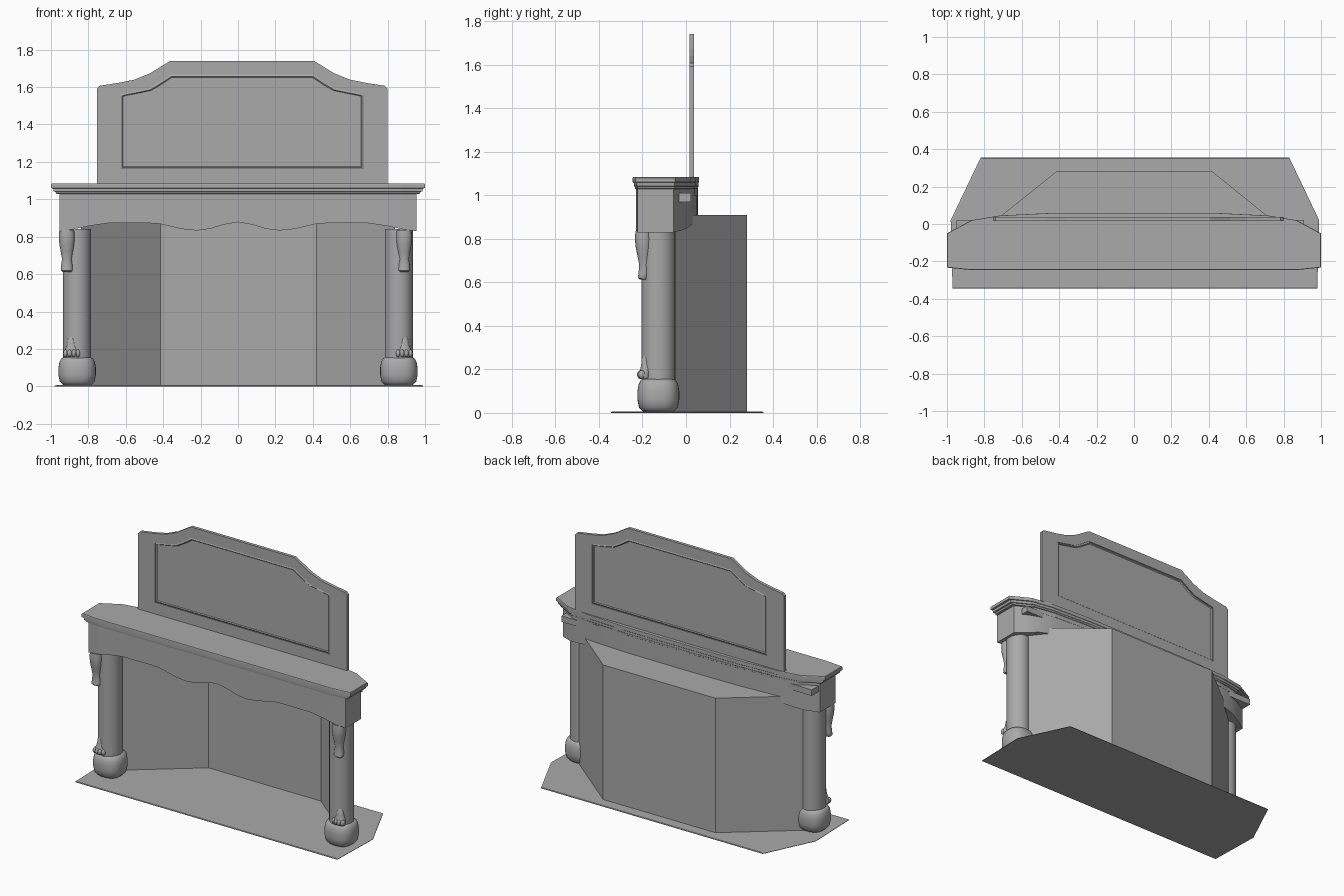
import bpy, bmesh, math

cube = bpy.data.objects.get("Cube")
if cube:
    bpy.data.objects.remove(cube, do_unlink=True)

stone = bpy.data.materials.new("grey stone")
stone.use_nodes = True
GREY = (0.4, 0.4, 0.4, 1)
stone.diffuse_color = GREY
stone.node_tree.nodes["Principled BSDF"].inputs["Base Color"].default_value = GREY


def make(name, verts, faces, smooth=False, fix=True):
    mesh = bpy.data.meshes.new(name)
    mesh.from_pydata(verts, [], faces)
    bm = bmesh.new()
    bm.from_mesh(mesh)
    if fix:
        bmesh.ops.recalc_face_normals(bm, faces=bm.faces)
    bm.to_mesh(mesh)
    bm.free()
    mesh.materials.append(stone)
    obj = bpy.data.objects.new(name, mesh)
    bpy.context.collection.objects.link(obj)
    if smooth:
        bpy.ops.object.select_all(action='DESELECT')
        obj.select_set(True)
        bpy.context.view_layer.objects.active = obj
        bpy.ops.object.shade_smooth_by_angle(angle=math.radians(40))
    return obj


def loft(name, rings, smooth=False):
    """Bridge closed rings of equal length and cap both ends."""
    n = len(rings[0])
    verts = [p for ring in rings for p in ring]
    faces = [(k * n + i, k * n + (i + 1) % n, (k + 1) * n + (i + 1) % n, (k + 1) * n + i)
             for k in range(len(rings) - 1) for i in range(n)]
    faces += [tuple(range(n)), tuple(range(len(verts) - n, len(verts)))]
    return make(name, verts, faces, smooth)


def mirrored(half):
    """Complete a half outline running from one side towards the middle."""
    return half + [(-x, y) for x, y in reversed(half)]


def interp(points, x):
    for (xa, a), (xb, b) in zip(points, points[1:]):
        if xa <= x <= xb:
            return a + (b - a) * (x - xa) / (xb - xa)
    return points[-1][1]


def oval(cx, cy, z, rx, ry, power=2.0, n=32):
    def bend(v):
        return math.copysign(abs(v) ** (2 / power), v)
    return [(cx + rx * bend(math.cos(2 * math.pi * i / n)),
             cy + ry * bend(math.sin(2 * math.pi * i / n)), z) for i in range(n)]


# Hearth slab with a slightly chamfered top edge
hearth = [(-.97, -.345), (.98, -.345), (.99, .02), (.83, .355), (-.82, .355), (-.98, .02)]
loft("hearth_slab", [[(x * s, y * s, z) for x, y in hearth]
                     for z, s in ((0, 1), (.003, 1), (.006, .99))])

# Firebox: three walls and a flat ceiling, open at the front
plan = [(-.84, -.06), (-.415, .28), (.42, .28), (.84, -.06)]
make("firebox", [(x, y, z) for z in (.004, .91) for x, y in plan],
     [(0, 1, 5, 4), (1, 2, 6, 5), (2, 3, 7, 6), (4, 5, 6, 7)])

# Mantel shelf and stepped mouldings, following a bowed back edge
BACK = [(0, .063), (.42, .06), (.72, .045), (.87, .02), (1, -.05)]


def shelf_ring(d, z):
    half = [(.88, -.245), (1, -.233)] + BACK[:0:-1]
    return [(x * (1 - d), y + (.4 if y < -.1 else -.15) * d, z) for x, y in mirrored(half)]


steps = [(1.0, .045), (1.028, .045), (1.03, .028), (1.04, .024), (1.042, .014),
         (1.058, .012), (1.06, 0), (1.08, 0), (1.084, .004)]
loft("mantel_shelf", [shelf_ring(d, z) for z, d in steps])

# Frieze with a scalloped lower edge
WAVE = [(0, .878), (.08, .864), (.15, .842), (.22, .833), (.3, .841), (.42, .869),
        (.48, .873), (.7, .872), (.8, .857), (.88, .84), (.955, .83)]
xs = sorted({x for x, _ in WAVE} | {.42, .72, .87})
xs = [-x for x in reversed(xs) if x] + xs
slices = []
for x in xs:
    a = abs(x)
    front = -.23 if a < .9 else -.222
    back = interp(BACK, min(1, a * 1.045)) - .008
    low = interp(WAVE, a)
    slices.append([(x, front, low), (x, front, 1.03), (x, back, 1.03), (x, back, low)])
loft("frieze", slices, smooth=True)

# Straight rail behind the frieze
loft("back_rail", [[(x, -.05, .97), (x, .022, .97), (x, .022, 1.01), (x, -.05, 1.01)]
                   for x in (-.95, .91)])

# Overmantel board with a recessed field on both faces
CX = .022
outer = mirrored([(.776, 1.08), (.776, 1.592), (.762, 1.607), (.66, 1.623),
                  (.575, 1.64), (.49, 1.675), (.385, 1.74)])
inner = mirrored([(.652, 1.162), (.652, 1.558), (.645, 1.562), (.57, 1.577),
                  (.5, 1.592), (.45, 1.622), (.385, 1.666)])


def shrink(pts, sx, sz):
    return [(x * sx, 1.4 + (z - 1.4) * sz) for x, z in pts]


mould = shrink(inner, .985, .965)
field = shrink(inner, .975, .945)
layers = [(field, .022), (mould, .017), (inner, .021), (inner, .016), (outer, .016),
          (outer, .037), (inner, .037), (inner, .032), (mould, .036), (field, .031)]
loft("overmantel_board", [[(CX + x, y, z) for x, z in pts] for pts, y in layers])


# Carved leg pieces: each section is (z, x offset, y, half width, half depth)
def carving(name, cx, sections):
    return loft(name, [oval(cx + dx, y, z, rx, ry, 2.2, 20)
                       for z, dx, y, rx, ry in sections], True)


THIGH = [(.612, 0, -.195, .024, .016), (.62, 0, -.197, .031, .024), (.645, 0, -.194, .031, .024),
         (.68, 0, -.193, .026, .022), (.72, 0, -.194, .033, .029), (.76, 0, -.195, .040, .036),
         (.80, 0, -.196, .043, .039), (.835, 0, -.196, .040, .036)]
SHIN = [(.158, 0, -.19, .038, .025), (.175, 0, -.192, .042, .028), (.195, 0, -.187, .036, .024),
        (.22, 0, -.183, .026, .023), (.25, 0, -.18, .022, .024), (.27, 0, -.175, .012, .018)]

for side, word in ((1, "left"), (-1, "right")):
    px, py = side * .86, -.127

    # Round column on a swollen foot
    loft(word + "_column", [oval(px, py, z, .075, .078) for z in (.14, .84)], True)
    bun = [(.003, .06), (.008, .076), (.025, .093), (.06, .1), (.1, .1),
           (.13, .095), (.147, .086), (.155, .074)]
    loft(word + "_column_foot", [oval(px, py, z, r, r * .96, 2.5) for z, r in bun], True)

    # Animal leg carved in two pieces on the column front
    carving(word + "_upper_leg", .888 if side > 0 else -.915, THIGH)
    carving(word + "_lower_leg", side * .889, SHIN)

    # Toes
    for i in range(4):
        tx = side * .889 + (i - 1.5) * .022
        ty = -.212 + abs(i - 1.5) * .006
        toe = [oval(tx, ty, .176 + .02 * math.sin(a), .0125 * math.cos(a), .016 * math.cos(a), 2, 12)
               for a in (math.radians(d) for d in range(-80, 81, 20))]
        loft(f"{word}_toe_{i + 1}", toe, True)
